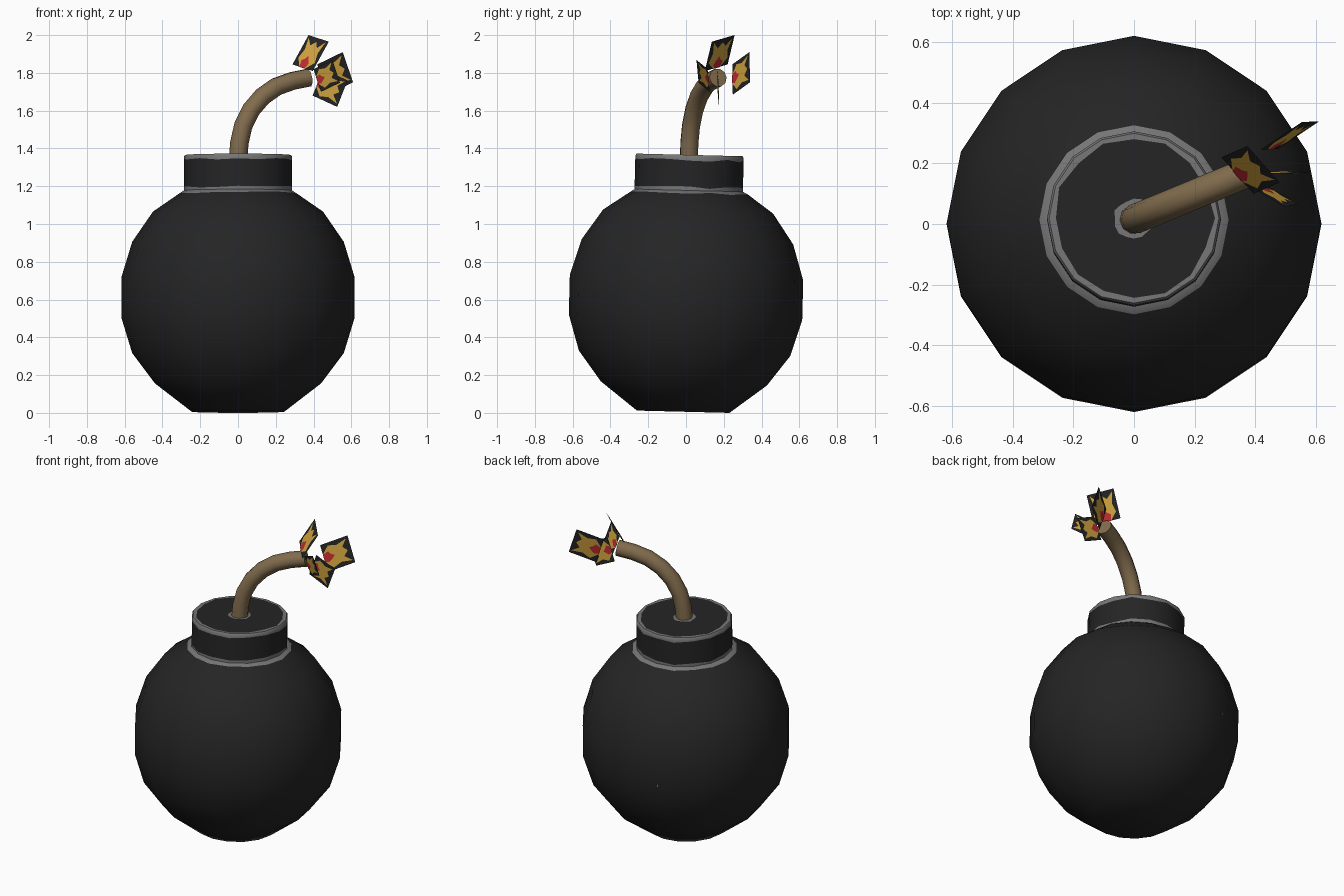
import bpy, bmesh, math, random
from mathutils import Vector, Matrix

random.seed(4)
old = bpy.data.objects.get("Cube")
if old:
    bpy.data.objects.remove(old)


def material(name, r, g, b):
    m = bpy.data.materials.new(name)
    m.use_nodes = True
    m.diffuse_color = (r, g, b, 1)
    node = m.node_tree.nodes["Principled BSDF"]
    node.inputs["Base Color"].default_value = (r, g, b, 1)
    node.inputs["Roughness"].default_value = 0.8
    return m


BLACK = material("charcoal", 0.018, 0.018, 0.018)
GREY = material("worn grey", 0.18, 0.18, 0.18)
BROWN = material("rope brown", 0.22, 0.15, 0.075)
YELLOW = material("flame yellow", 0.65, 0.38, 0.05)
RED = material("flame red", 0.55, 0.025, 0.03)


def finish(bm, name, mats, smooth=None):
    bmesh.ops.recalc_face_normals(bm, faces=bm.faces)
    mesh = bpy.data.meshes.new(name)
    bm.to_mesh(mesh)
    bm.free()
    ob = bpy.data.objects.new(name, mesh)
    bpy.context.collection.objects.link(ob)
    for m in mats:
        mesh.materials.append(m)
    if smooth:
        bpy.ops.object.select_all(action='DESELECT')
        ob.select_set(True)
        bpy.context.view_layer.objects.active = ob
        bpy.ops.object.shade_smooth_by_angle(angle=math.radians(smooth))
    return ob


def bridge(bm, a, b, mat=0):
    n = len(a)
    for i in range(n):
        j = (i + 1) % n
        bm.faces.new((a[i], a[j], b[j], b[i])).material_index = mat


def lathe(name, rows, sides, mats, smooth):
    """Rows are (radius, height, material of the band above, jitter)."""
    bm = bmesh.new()
    rings = []
    for r, z, mat, jit in rows:
        ring = []
        for i in range(sides):
            a = math.tau * i / sides
            d = random.uniform(-jit, jit)
            # jitter runs along the wall, or along the radius on the flat lid
            rr, zz = (r + d, z) if mat_flat(z) else (r, z + d)
            ring.append(bm.verts.new((rr * math.cos(a), rr * math.sin(a), zz)))
        rings.append(ring)
    for k in range(len(rings) - 1):
        bridge(bm, rings[k], rings[k + 1], rows[k][2])
    bm.faces.new(rings[0])
    bm.faces.new(rings[-1]).material_index = rows[-1][2]
    return finish(bm, name, mats, smooth)


def mat_flat(z):
    return z > LID - 0.001


LID = 1.36

# Round shell
tilt = Matrix.Translation((0, 0, 0.606)) @ Matrix.Rotation(-0.025, 4, 'X') @ Matrix.Translation((0, 0, -0.6))
shell = lathe("shell", [
    (0.245, 0, 0, 0), (0.44, 0.15, 0, 0), (0.56, 0.31, 0, 0), (0.618, 0.5, 0, 0),
    (0.618, 0.71, 0, 0), (0.56, 0.9, 0, 0), (0.45, 1.06, 0, 0),
    (0.312, 1.157, 1, 0.004), (0.285, 1.173, 0, 0)], 16, [BLACK, GREY], 40)
shell.matrix_world = tilt

# Neck with worn edges at its foot, rim and fuse hole
neck = lathe("neck", [
    (0.287, 1.16, 1, 0), (0.287, 1.188, 0, 0.006), (0.287, 1.333, 1, 0.006),
    (0.287, 1.35, 1, 0), (0.28, LID, 1, 0), (0.262, LID, 0, 0.007),
    (0.065, LID, 1, 0.006)], 16, [BLACK, GREY], 40)
neck.matrix_world = tilt

# Worn speck on the shell
bm = bmesh.new()
bmesh.ops.create_circle(bm, cap_ends=True, segments=8, radius=0.016)
speck = finish(bm, "shell_speck", [GREY])
normal = Vector((-0.34, 0.94, -0.05)).normalized()
speck.matrix_world = Matrix.Translation((-0.21, 0.573, 0.53)) @ normal.to_track_quat('Z', 'Y').to_matrix().to_4x4()

# Bent fuse, swept along a path of (reach, height) in one upright plane
path = [(0, 1.34), (0.008, 1.43), (0.03, 1.52), (0.075, 1.605), (0.14, 1.675),
        (0.22, 1.727), (0.31, 1.757), (0.405, 1.775)]
heading = math.atan2(0.155, 0.375)
out = Vector((math.cos(heading), math.sin(heading), 0))
side = Vector((-out.y, out.x, 0))
pts = [Vector((0, 0.015, 0)) + out * s + Vector((0, 0, z)) for s, z in path]
bm = bmesh.new()
rings = []
for k, p in enumerate(pts):
    t = (pts[min(k + 1, len(pts) - 1)] - pts[max(k - 1, 0)]).normalized()
    up = t.cross(side)
    rings.append([bm.verts.new(p + 0.049 * (side * math.cos(a) + up * math.sin(a)))
                  for a in (math.tau * i / 10 for i in range(10))])
for a, b in zip(rings, rings[1:]):
    bridge(bm, a, b)
bm.faces.new(rings[0])
bm.faces.new(rings[-1])
finish(bm, "fuse", [BROWN], 45)

# Flame shapes in card space: (outward, across)
CARD = [(0, 0), (1, 0), (1, 1), (0, 1)]
FLAME = [(0, .35), (.25, .1), (.55, .18), (.92, .08), (.72, .32), (.87, .5),
         (.7, .66), (.95, .9), (.55, .82), (.25, .92), (0, .65)]
EMBER = [(0, .36), (.2, .3), (.28, .42), (.4, .5), (.28, .6), (.15, .68), (0, .62)]


def spark(name, a, b, c):
    """Card from inner corners a, b and the outer corner c beside a."""
    a, b, c = Vector(a), Vector(b), Vector(c)
    u, v = c - a, b - a
    n = u.cross(v).normalized()
    bm = bmesh.new()
    for mat, shape, lift in ((0, CARD, 0.0005), (1, FLAME, 0.002), (2, EMBER, 0.0035)):
        for s in (1, -1):
            vs = [bm.verts.new(a + u * p + v * q + n * lift * s) for p, q in shape]
            f = bm.faces.new(vs[::s])
            f.material_index = mat
    mesh = bpy.data.meshes.new(name)
    bm.to_mesh(mesh)
    bm.free()
    ob = bpy.data.objects.new(name, mesh)
    bpy.context.collection.objects.link(ob)
    for m in (BLACK, YELLOW, RED):
        mesh.materials.append(m)


# Four spark cards fanned round the fuse tip
spark("spark_top", (.289, .22, 1.845), (.395, .10, 1.81), (.374, .257, 2.0))
spark("spark_back", (.42, .246, 1.845), (.475, .248, 1.685), (.554, .336, 1.91))
spark("spark_bottom", (.45, .165, 1.82), (.395, .17, 1.68), (.58, .17, 1.76))
spark("spark_front", (.40, .114, 1.82), (.44, .125, 1.70), (.50, .056, 1.868))
